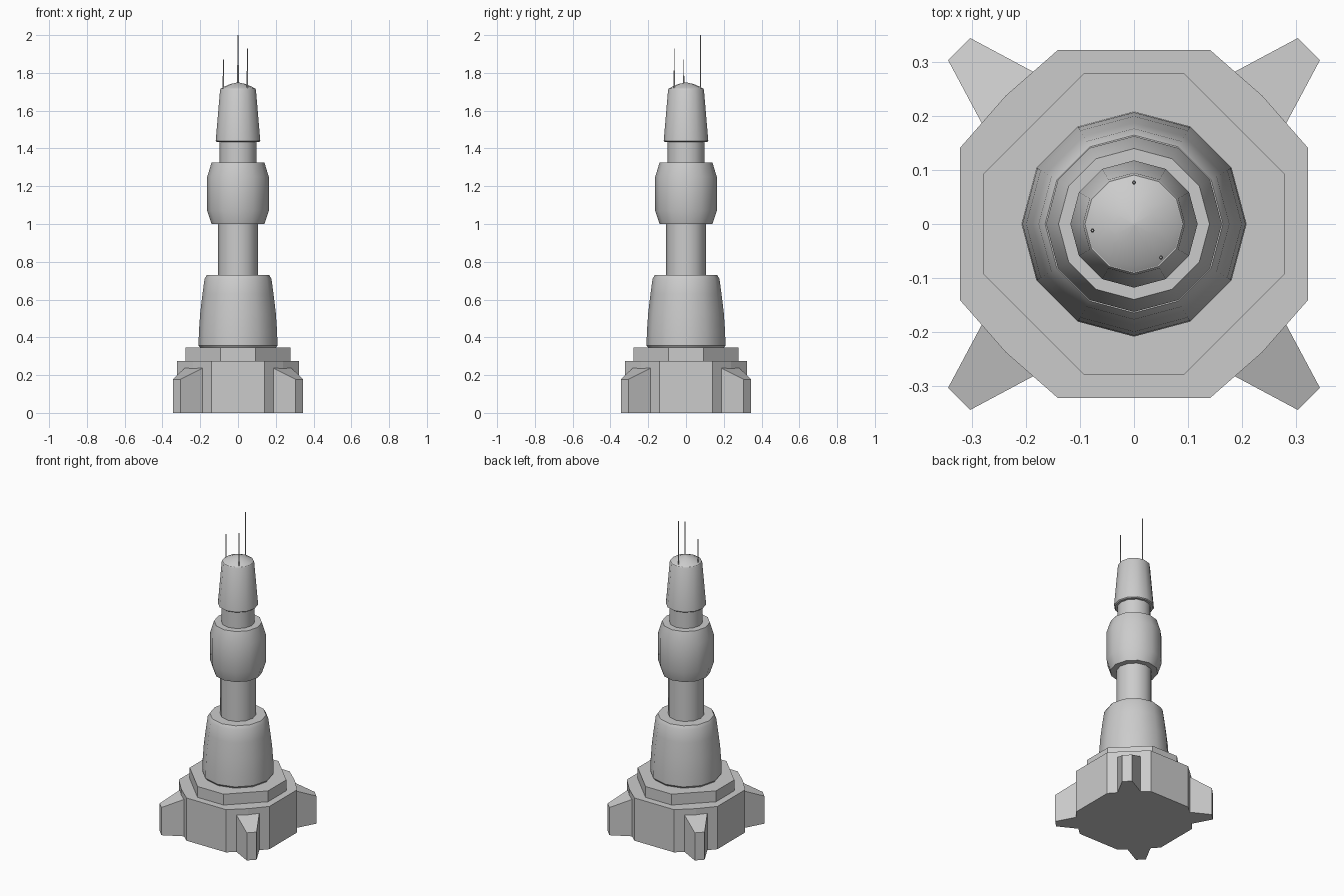
import bpy
import bmesh
import math
from mathutils import Matrix

cube = bpy.data.objects.get("Cube")
if cube:
    bpy.data.objects.remove(cube, do_unlink=True)

GREY = (0.6, 0.6, 0.6, 1.0)
grey = bpy.data.materials.new("plain grey")
grey.use_nodes = True
grey.diffuse_color = GREY
grey.node_tree.nodes["Principled BSDF"].inputs["Base Color"].default_value = GREY


def finish(name, bm, smooth_angle=None):
    """Turn a bmesh into a named object, optionally smooth shaded."""
    bmesh.ops.recalc_face_normals(bm, faces=bm.faces)
    mesh = bpy.data.meshes.new(name)
    bm.to_mesh(mesh)
    bm.free()
    mesh.materials.append(grey)
    obj = bpy.data.objects.new(name, mesh)
    bpy.context.collection.objects.link(obj)
    if smooth_angle:
        bpy.ops.object.select_all(action="DESELECT")
        obj.select_set(True)
        bpy.context.view_layer.objects.active = obj
        bpy.ops.object.shade_smooth_by_angle(angle=math.radians(smooth_angle))
    return obj


def loft(bm, rings):
    """Skin a stack of equal-sized point rings and cap both ends."""
    loops = [[bm.verts.new(p) for p in ring] for ring in rings]
    n = len(loops[0])
    for low, high in zip(loops, loops[1:]):
        for i in range(n):
            j = (i + 1) % n
            bm.faces.new((low[i], low[j], high[j], high[i]))
    bm.faces.new(loops[0][::-1])
    bm.faces.new(loops[-1])


def lathe(name, profile, sides=12, centre=(0, 0), smooth_angle=35):
    """Revolve (radius, height) pairs about a vertical axis."""
    bm = bmesh.new()
    angles = [math.tau * i / sides for i in range(sides)]
    loft(bm, [[(centre[0] + r * math.cos(a), centre[1] + r * math.sin(a), z)
               for a in angles] for r, z in profile])
    return finish(name, bm, smooth_angle)


def four_way_prism(name, quarter, z0, z1):
    """Extrude an outline made of one corner repeated four times."""
    outline = []
    for k in range(4):
        turn = Matrix.Rotation(k * math.pi / 2, 2)
        outline += [tuple(turn @ Matrix.Translation((x, y, 0)).translation.to_2d())
                    for x, y in quarter]
    bm = bmesh.new()
    loft(bm, [[(x, y, z) for x, y in outline] for z in (z0, z1)])
    return finish(name, bm)


# Stepped eight-sided base
four_way_prism("base_block", [(0.323, 0.141), (0.238, 0.238), (0.141, 0.323)], 0, 0.275)
four_way_prism("base_step", [(0.279, 0.093), (0.093, 0.279)], 0.275, 0.345)

# Tapered corner buttresses with sloping tops
for k, label in enumerate(("back_left", "back_right", "front_right", "front_left")):
    bm = bmesh.new()
    foot = [(0.18, 0.18, 0.237), (0.283, 0.188, 0.237), (0.345, 0.304, 0.178),
            (0.304, 0.345, 0.178), (0.188, 0.283, 0.237)]
    loft(bm, [[(x, y, 0) for x, y, z in foot], foot])
    bm.transform(Matrix.Rotation(k * math.pi / 2, 4, "Z"))
    finish("buttress_" + label, bm)

# Tower sections, bottom to top
lathe("lower_bell", [(0.2, 0.345), (0.209, 0.357), (0.207, 0.43), (0.2, 0.53),
                     (0.188, 0.63), (0.177, 0.71), (0.165, 0.73)])
lathe("lower_neck", [(0.105, 0.72), (0.105, 1.01)])
lathe("middle_drum", [(0.14, 1.0), (0.163, 1.07), (0.163, 1.25), (0.14, 1.325)])
lathe("upper_neck", [(0.098, 1.32), (0.098, 1.445)])
lathe("head", [(0.112, 1.435), (0.118, 1.44), (0.095, 1.71), (0.091, 1.717)])
lathe("head_dome", [(0.091, 1.716), (0.078, 1.725), (0.04, 1.741), (0.002, 1.75)])

# Thin stepped antennas
for label, spot, top in (("tall", (0, 0.077), 2.0),
                         ("middle", (0.05, -0.062), 1.93),
                         ("short", (-0.077, -0.012), 1.87)):
    split = 1.71 + 0.45 * (top - 1.71)
    lathe("antenna_" + label, [(0.004, 1.71), (0.004, split), (0.0025, split + 0.005),
                               (0.0025, top)], 6, spot)
